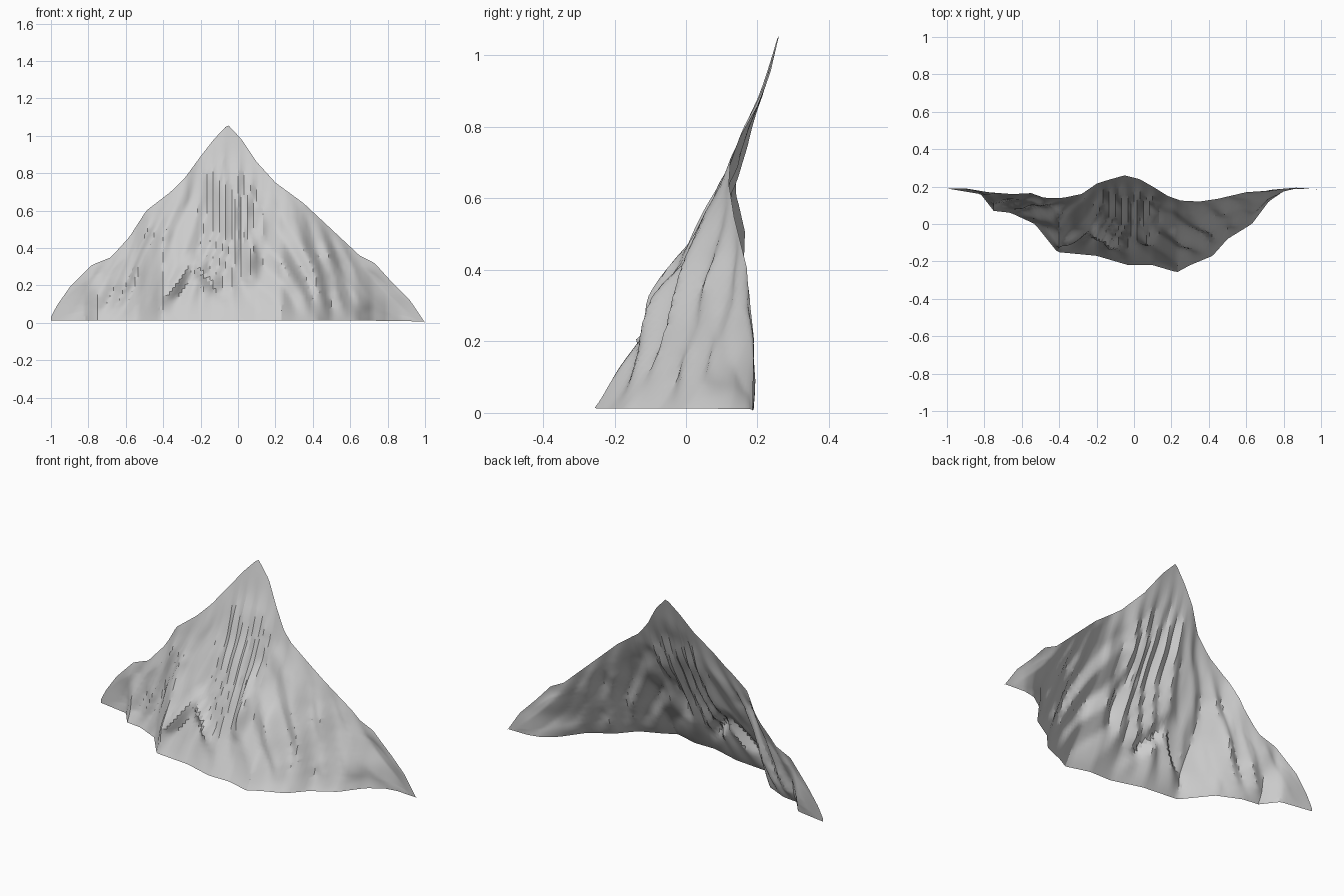
import bpy, bmesh, math
from mathutils import Vector, noise

if "Cube" in bpy.data.objects:
    bpy.data.objects.remove(bpy.data.objects["Cube"])

# Profiles: skyline height, skyline depth and foot depth, each against x
SKYLINE = [(-1, .03), (-.97, .09), (-.9, .19), (-.78, .31), (-.68, .35), (-.58, .46),
           (-.49, .60), (-.36, .70), (-.28, .78), (-.2, .89), (-.13, .98), (-.055, 1.06),
           (.02, .98), (.1, .86), (.2, .75), (.35, .64), (.5, .5), (.65, .36),
           (.73, .32), (.82, .22), (.92, .12), (1, 0)]
CREST = [(-1, .19), (-.9, .19), (-.78, .17), (-.65, .16), (-.55, .165), (-.48, .14),
         (-.38, .14), (-.28, .16), (-.2, .215), (-.14, .235), (-.05, .26), (.03, .24),
         (.1, .2), (.18, .15), (.25, .125), (.35, .12), (.45, .135), (.6, .17),
         (.75, .18), (.83, .19), (1, .185)]
FOOT = [(-1, .19), (-.82, .16), (-.75, .07), (-.66, .06), (-.53, 0), (-.41, -.15),
        (-.2, -.17), (-.03, -.22), (.1, -.22), (.23, -.258), (.3, -.22), (.42, -.17),
        (.5, -.08), (.63, 0), (.72, .12), (.8, .175), (.87, .19), (1, .185)]

# Ridges: upper x, z; lower x, z; half width; height
RIDGES = [(-.24, .33, -.38, .14, .05, .05), (-.24, .33, -.08, .14, .05, .05),
          (-.39, .46, -.41, .02, .06, .035), (-.53, .50, -.62, .22, .06, .035),
          (-.78, .30, -.82, .14, .05, .025), (.10, .52, .06, .25, .06, .045),
          (.22, .36, .34, .10, .05, .025), (.19, .64, .50, .15, .06, .02),
          (.42, .46, .66, .10, .06, .02)]


def sample(table, x):
    for (x0, v0), (x1, v1) in zip(table, table[1:]):
        if x <= x1:
            return v0 + (v1 - v0) * (x - x0) / (x1 - x0)
    return table[-1][1]


def ridge_height(x, z):
    best = 0
    for ax, az, bx, bz, width, height in RIDGES:
        a, d = Vector((ax, az)), Vector((bx - ax, bz - az))
        p = Vector((x, z)) - a
        k = min(1, max(0, p.dot(d) / d.length_squared))
        dist = (p - d * k).length
        taper = .5 + .5 * math.sin(math.pi * k)
        best = max(best, height * taper * max(0, 1 - dist / width))
    return best


def depth(x, z, t):
    # Flared slope between foot and crest, creased along the fall lines
    f = t + .04 * (1 - t) ** 8 * t * 12 + .05 * math.sin(math.pi * t ** 1.6)
    y = sample(FOOT, x) * (1 - f) + sample(CREST, x) * f
    fan = (x + .05) / (1.7 - z)
    phase = fan * 11 + 1.3 * noise.noise((fan * 4, z * 2, 3.7))
    crease = (abs(phase % 1 - .5) - .25) * .05 * min(1, max(.2, 2 * (1.1 - z)))
    rough = noise.noise((x * 8, z * 7, 8.1)) * .012
    fade = min(1, 5 * t) * min(1, 5 * (1 - t)) * min(1, max(0, 3.5 * (.95 - abs(x))))
    return y + (crease + rough + .004 - ridge_height(x, z)) * fade


# Mountain face: one open sheet
COLS, ROWS = 120, 40
bm = bmesh.new()
grid = []
for i in range(COLS + 1):
    x = -1 + 2 * i / COLS
    top, base = sample(SKYLINE, x), .013 - .006 * max(0, x) ** 4
    column = []
    for j in range(ROWS + 1):
        t = j / ROWS
        z = base + (top - base) * t
        column.append(bm.verts.new((x, depth(x, z, t), max(0, z))))
    grid.append(column)
for a, b in zip(grid, grid[1:]):
    for j in range(ROWS):
        bm.faces.new((a[j], b[j], b[j + 1], a[j + 1]))

mesh = bpy.data.meshes.new("mountain_face")
bm.to_mesh(mesh)
bm.free()
mountain = bpy.data.objects.new("mountain_face", mesh)
bpy.context.collection.objects.link(mountain)
bpy.context.view_layer.objects.active = mountain
mountain.select_set(True)
bpy.ops.object.shade_smooth_by_angle(angle=math.radians(28))
